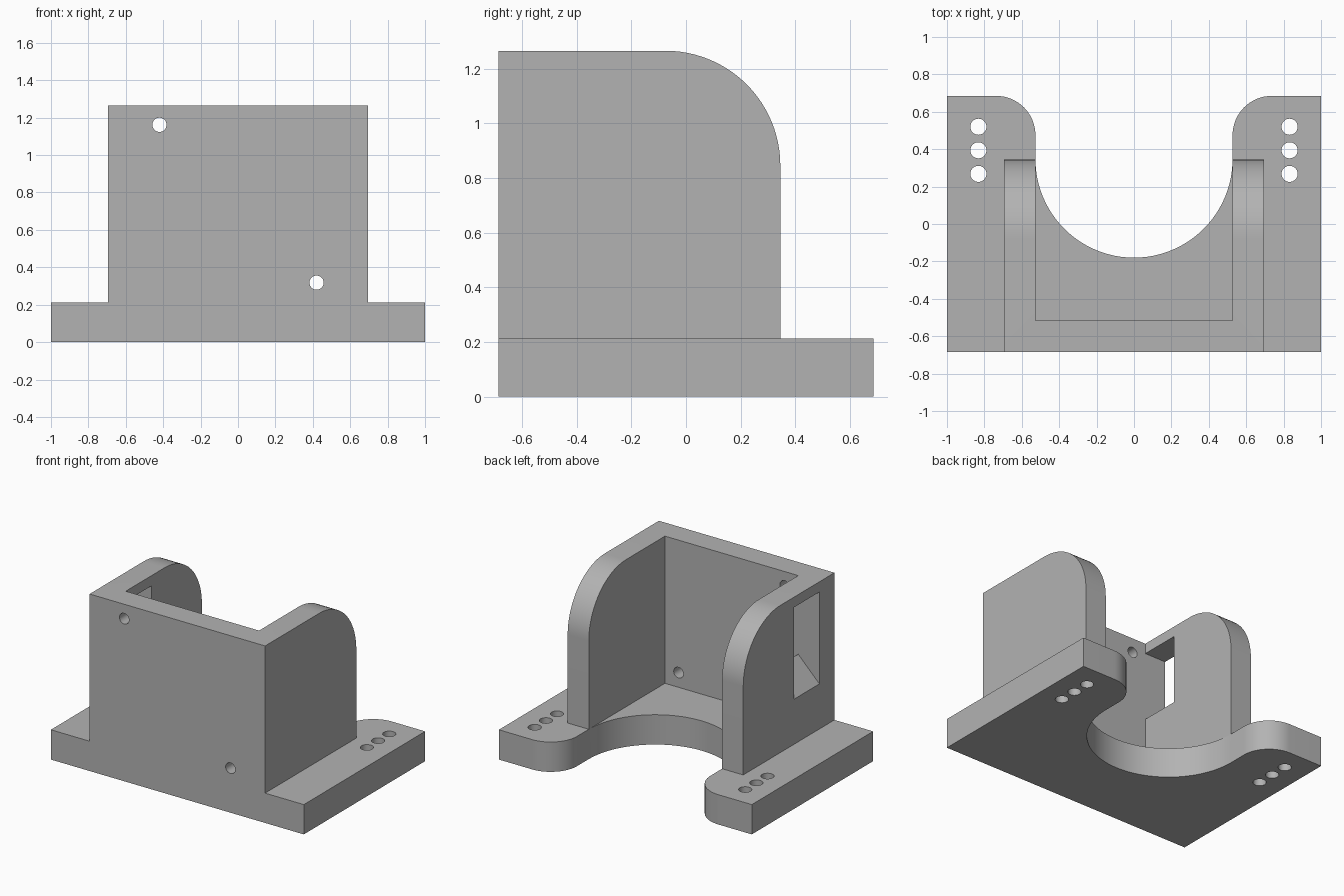
import bpy, bmesh
from math import sin, cos, pi, radians
from mathutils import Vector

cube = bpy.data.objects.get("Cube")
if cube:
    bpy.data.objects.remove(cube)

# Main dimensions
HALF_DEPTH, BASE_TOP, TOP = 0.685, 0.213, 1.265
OUTER, INNER, POCKET_FRONT = 0.694, 0.527, -0.515
WALL_BACK, WALL_RADIUS = 0.345, 0.42

grey = bpy.data.materials.new("plain_grey")
grey.use_nodes = True
COLOUR = (0.45, 0.45, 0.45, 1)
grey.diffuse_color = COLOUR
grey.node_tree.nodes["Principled BSDF"].inputs["Base Color"].default_value = COLOUR


def arc(cx, cy, r, start, end, steps=24):
    """Points along an arc, angles in degrees."""
    angles = [radians(start + (end - start) * i / steps) for i in range(steps + 1)]
    return [(cx + r * cos(a), cy + r * sin(a)) for a in angles]


def prism(name, profile, axis, low, high):
    """Extrude a 2D profile along an axis between two levels."""
    place = {"x": lambda a, b: (low, a, b),
             "y": lambda a, b: (a, low, b),
             "z": lambda a, b: (a, b, low)}[axis]
    bm = bmesh.new()
    face = bm.faces.new([bm.verts.new(place(a, b)) for a, b in profile])
    moved = bmesh.ops.extrude_face_region(bm, geom=[face])["geom"]
    step = Vector([(high - low) * (axis == k) for k in "xyz"])
    bmesh.ops.translate(bm, vec=step,
                        verts=[g for g in moved if isinstance(g, bmesh.types.BMVert)])
    bmesh.ops.recalc_face_normals(bm, faces=bm.faces)
    mesh = bpy.data.meshes.new(name)
    bm.to_mesh(mesh)
    bm.free()
    mesh.materials.append(grey)
    obj = bpy.data.objects.new(name, mesh)
    bpy.context.collection.objects.link(obj)
    return obj


def rect(a0, b0, a1, b1):
    return [(a0, b0), (a1, b0), (a1, b1), (a0, b1)]


def circle(cx, cy, r):
    return arc(cx, cy, r, 0, 360, 32)[:-1]


def combine(target, tool, operation):
    """Apply a boolean and discard the tool."""
    mod = target.modifiers.new(tool.name, "BOOLEAN")
    mod.operation, mod.solver, mod.object = operation, "EXACT", tool
    bpy.context.view_layer.objects.active = target
    bpy.ops.object.modifier_apply(modifier=mod.name)
    bpy.data.objects.remove(tool)


# Base plate with the upright housing
bracket = prism("mounting_bracket", rect(-1, -HALF_DEPTH, 1, HALF_DEPTH), "z", 0, BASE_TOP)
side = [(-HALF_DEPTH, BASE_TOP / 2), (WALL_BACK, BASE_TOP / 2)]
side += arc(WALL_BACK - WALL_RADIUS, TOP - WALL_RADIUS, WALL_RADIUS, 0, 90)
side += [(-HALF_DEPTH, TOP)]
combine(bracket, prism("housing", side, "x", -OUTER, OUTER), "UNION")

# Open pocket leaving a front wall and two side walls
combine(bracket, prism("pocket", rect(-INNER, POCKET_FRONT, INNER, 1), "z", BASE_TOP, 2),
        "DIFFERENCE")

# Round cutout in the base, flaring out at the back corners
FILLET = 0.21
flare_x, flare_y = INNER + FILLET, HALF_DEPTH - FILLET
outline = arc(0, 0.347, INNER, 180, 360, 48)
outline += arc(flare_x, flare_y, FILLET, 180, 90, 16) + [(flare_x, 1)]
outline += [(-flare_x, 1)] + arc(-flare_x, flare_y, FILLET, 90, 0, 16)
combine(bracket, prism("cutout", outline, "z", -0.1, BASE_TOP + 0.02), "DIFFERENCE")

# Window in the right wall with a sloping sill
sill = [(-OUTER - 0.1, 0.435), (-INNER + 0.1, 0.803), (-INNER + 0.1, 1.192), (-OUTER - 0.1, 1.192)]
combine(bracket, prism("window", sill, "y", POCKET_FRONT, -0.226), "DIFFERENCE")

# Screw holes in the front wall
for x, z in ((-0.42, 1.162), (0.42, 0.318)):
    combine(bracket, prism("front_hole", circle(x, z, 0.038), "y", -0.8, -0.4), "DIFFERENCE")

# Rows of mounting holes in the base
for x in (-0.832, 0.832):
    for y in (0.268, 0.394, 0.52):
        combine(bracket, prism("base_hole", circle(x, y, 0.043), "z", -0.1, 0.4), "DIFFERENCE")

bpy.ops.object.select_all(action="DESELECT")
bracket.select_set(True)
bpy.context.view_layer.objects.active = bracket
bpy.ops.object.shade_smooth_by_angle(angle=radians(30))
